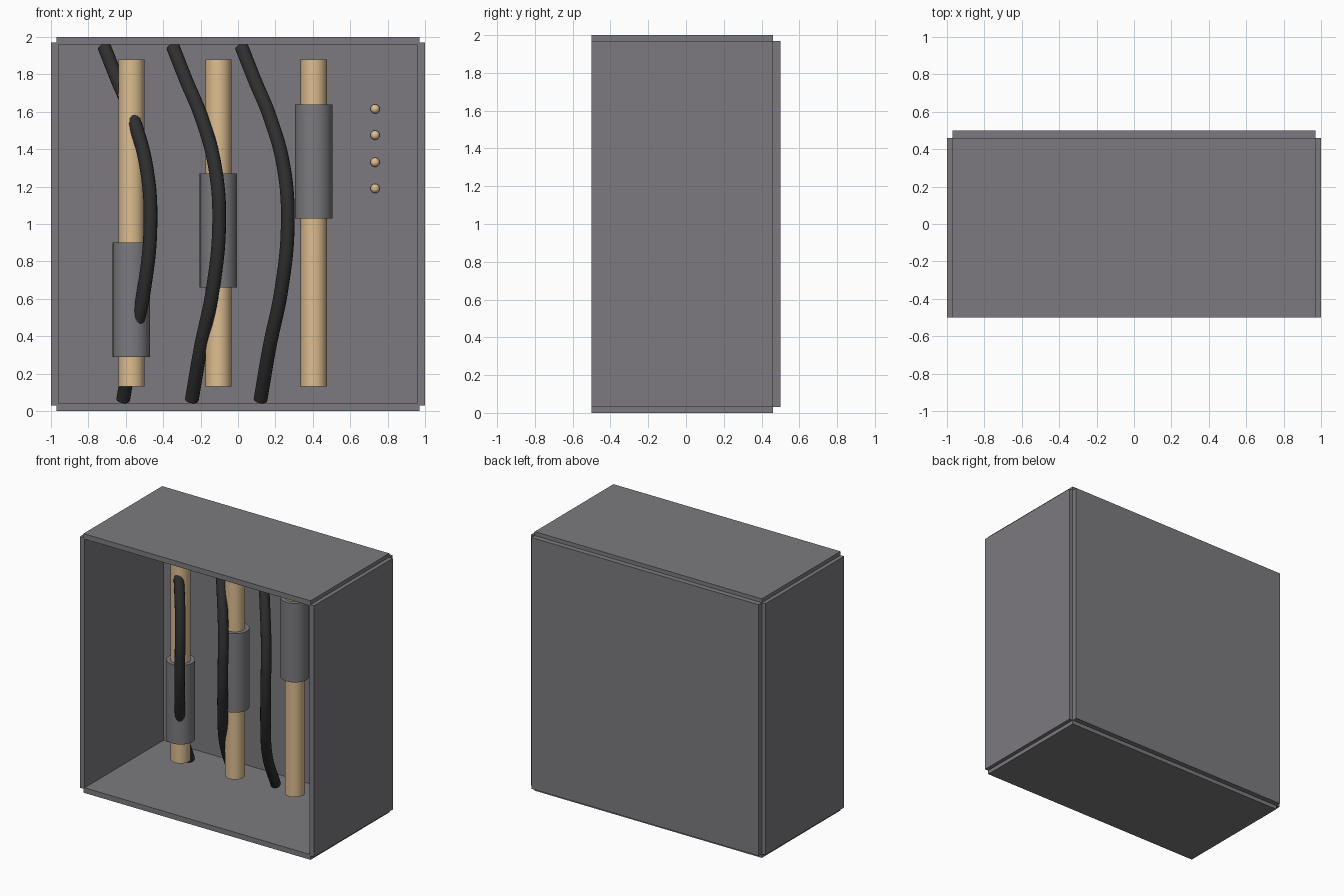
import bpy, math

if "Cube" in bpy.data.objects:
    bpy.data.objects.remove(bpy.data.objects["Cube"])


def material(name, rgb):
    m = bpy.data.materials.new(name)
    m.diffuse_color = (*rgb, 1)
    m.use_nodes = True
    m.node_tree.nodes["Principled BSDF"].inputs["Base Color"].default_value = m.diffuse_color
    return m


GREY = material("grey_metal", (0.20, 0.195, 0.21))
WOOD = material("tan", (0.72, 0.51, 0.28))
BLACK = material("black_rubber", (0.028, 0.028, 0.028))


def panel(name, lo, hi):
    centre = [(a + b) / 2 for a, b in zip(lo, hi)]
    bpy.ops.mesh.primitive_cube_add(size=1, location=centre)
    ob = bpy.context.object
    ob.name = name
    ob.scale = [b - a for a, b in zip(lo, hi)]
    bpy.ops.object.transform_apply(location=False, rotation=False, scale=True)
    ob.data.materials.append(GREY)


def cylinder(name, x, y, z0, z1, r, mat):
    bpy.ops.mesh.primitive_cylinder_add(vertices=32, radius=r, depth=z1 - z0,
                                        location=(x, y, (z0 + z1) / 2))
    ob = bpy.context.object
    ob.name = name
    ob.data.materials.append(mat)
    bpy.ops.object.shade_smooth_by_angle(angle=math.radians(40))


# Open-fronted box made of five separate panels
panel("bottom_panel", (-0.97, -0.5, 0), (0.97, 0.46, 0.04))
panel("top_panel", (-0.97, -0.5, 1.96), (0.97, 0.46, 2))
panel("left_panel", (-1, -0.5, 0.03), (-0.96, 0.46, 1.97))
panel("right_panel", (0.96, -0.5, 0.03), (1, 0.46, 1.97))
panel("back_panel", (-0.97, 0.46, 0.03), (0.97, 0.5, 1.97))

# Rods, each with a sleeve at a different height
ROD_Y = 0.115
for i, (x, z) in enumerate([(-0.57, 0.29), (-0.105, 0.66), (0.405, 1.03)], 1):
    cylinder(f"rod_{i}", x, ROD_Y, 0.13, 1.88, 0.07, WOOD)
    cylinder(f"sleeve_{i}", x, ROD_Y, z, z + 0.61, 0.10, GREY)

# Bowed cables: same path three times, bulging forward at mid height
PATH = [(0.02, 1.945), (0.085, 1.78), (0.175, 1.56), (0.245, 1.3),
        (0.266, 1.0), (0.232, 0.65), (0.17, 0.35), (0.12, 0.06)]
for i in range(3):
    cu = bpy.data.curves.new("cable", 'CURVE')
    cu.dimensions = '3D'
    cu.bevel_depth = 0.037
    cu.bevel_resolution = 5
    cu.resolution_u = 8
    cu.use_fill_caps = True
    sp = cu.splines.new('BEZIER')
    sp.bezier_points.add(len(PATH) - 1)
    for p, (x, z) in zip(sp.bezier_points, PATH):
        p.co = (x - 0.367 * (2 - i), -0.04 + 0.37 * (z - 1) ** 2, z)
        p.handle_left_type = p.handle_right_type = 'AUTO'
    cu.materials.append(BLACK)
    ob = bpy.data.objects.new(f"cable_{i + 1}", cu)
    bpy.context.collection.objects.link(ob)
    bpy.ops.object.select_all(action='DESELECT')
    ob.select_set(True)
    bpy.context.view_layer.objects.active = ob
    bpy.ops.object.convert(target='MESH')
    bpy.ops.object.shade_smooth_by_angle(angle=math.radians(40))

# Column of small round studs on the back panel
for i, z in enumerate((1.19, 1.33, 1.475, 1.615), 1):
    bpy.ops.mesh.primitive_uv_sphere_add(segments=24, ring_count=12, radius=0.025,
                                         location=(0.733, 0.44, z))
    ob = bpy.context.object
    ob.name = f"stud_{i}"
    ob.data.materials.append(WOOD)
    bpy.ops.object.shade_smooth()
